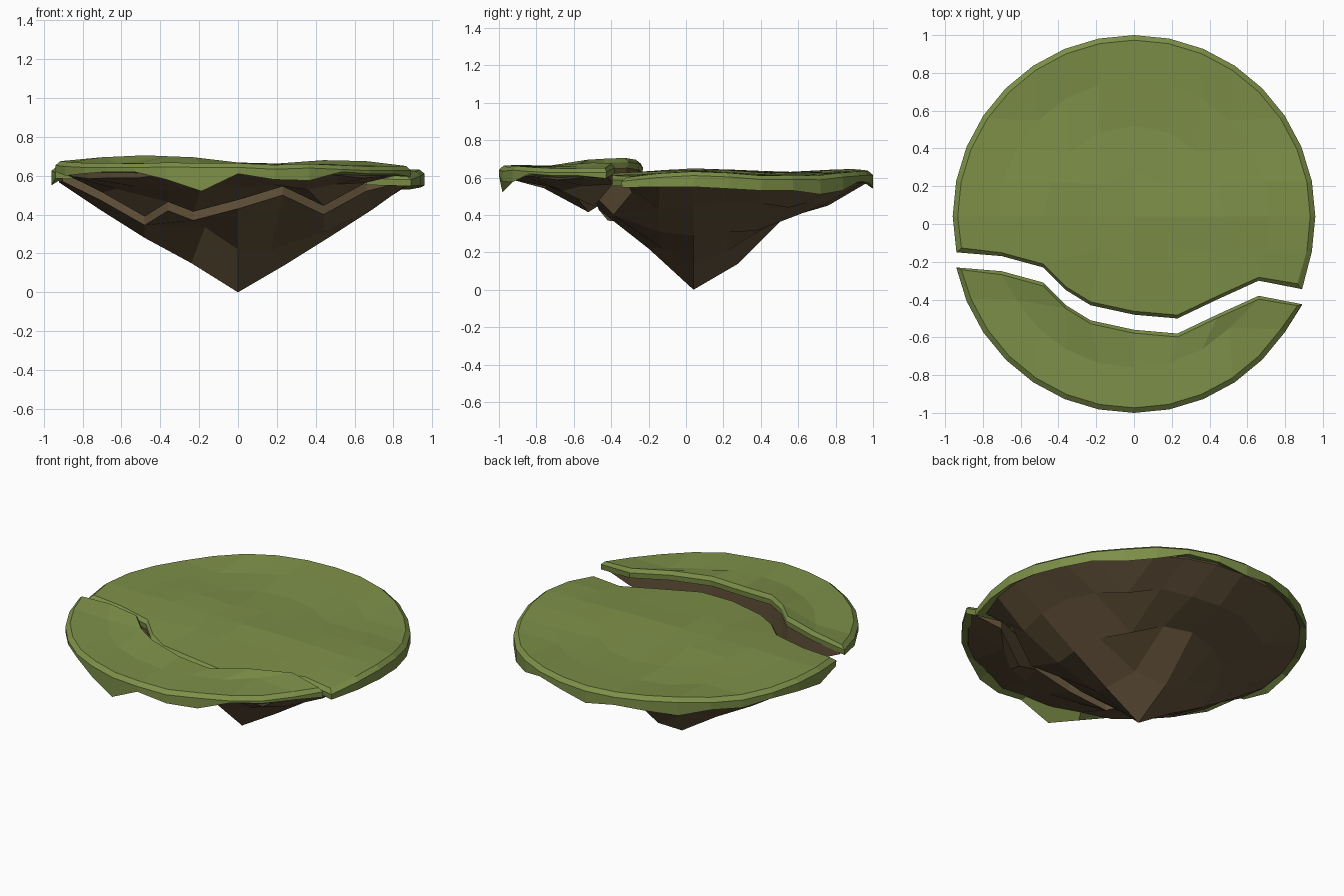
import bpy, math, random

if "Cube" in bpy.data.objects:
    bpy.data.objects.remove(bpy.data.objects["Cube"])

random.seed(4)
N = 4            # rings in the disc; 8 x 8 grid wrapped to a 32-sided circle
R = 0.96

# crack line along the grid: (i, j): x, y, dirt bottom z, raised top z
CRACK = {
    (-4, -1): (-0.94, -0.19, 0.57, 0.675), (-3, -1): (-0.70, -0.21, 0.47, 0.695),
    (-2, -1): (-0.48, -0.27, 0.345, 0.705), (-2, -2): (-0.36, -0.39, 0.42, 0.70),
    (-1, -2): (-0.23, -0.47, 0.37, 0.695), (0, -2): (0.0, -0.52, 0.43, 0.668),
    (1, -2): (0.23, -0.54, 0.50, 0.662), (2, -2): (0.44, -0.44, 0.40, 0.68),
    (3, -2): (0.66, -0.34, 0.52, 0.675), (4, -2): (0.89, -0.385, 0.57, 0.65)}

# underside depths by ring, with the clear peaks and hollows
RING_Z = (0.0, 0.17, 0.33, 0.455, 0.575)
DEPTH = {
    (1, 0): 0.14, (1, -1): 0.22, (0, -1): 0.22, (-1, -1): 0.335, (-1, 0): 0.15,
    (0, 1): 0.14, (1, 1): 0.20, (-1, 1): 0.22, (2, 0): 0.29, (2, -1): 0.31,
    (-2, 0): 0.28, (0, 2): 0.38, (-1, 2): 0.36, (1, 2): 0.37, (3, 0): 0.45, (0, 3): 0.45}

# lower edge of the hanging grass, anticlockwise from the right
SKIRT = (0.55, 0.54, 0.53, 0.53, 0.51, 0.53, 0.58, 0.57, 0.54, 0.57, 0.56,
         0.54, 0.57, 0.56, 0.58, 0.57, 0.55, 0.60, 0.60, 0.61, 0.62, 0.62,
         0.58, 0.52, 0.61, 0.58, 0.575, 0.62, 0.61, 0.61, 0.585, 0.55)


def ring(k):
    return max(abs(k[0]), abs(k[1]))


def angle(k):
    i, j = k
    if abs(i) >= abs(j) and i:
        return math.pi / 4 * j / i + (math.pi if i < 0 else 0)
    return math.pi / 2 - math.pi / 4 * i / j + (math.pi if j < 0 else 0)


def flat(k):
    if k in CRACK:
        return CRACK[k][:2]
    if ring(k) == 0:
        return 0.0, 0.0
    r, a = R * ring(k) / N, angle(k)
    return r * math.cos(a), r * math.sin(a)


def material(name, rgb):
    m = bpy.data.materials.new(name)
    m.diffuse_color = (*rgb, 1)
    m.use_nodes = True
    m.node_tree.nodes["Principled BSDF"].inputs["Base Color"].default_value = m.diffuse_color
    return m


GRASS = material("grass", (0.205, 0.275, 0.065))
DIRT = material("dirt", (0.125, 0.085, 0.042))
KEYS = [(i, j) for i in range(-N, N + 1) for j in range(-N, N + 1)]
JIT = {k: random.uniform(-1, 1) for k in KEYS}


def in_front(i, j):
    return j <= (-2 if i < -2 else -3)


def sheet(name, cells, rows, mat, flip=False):
    """Grid surface rows[0], with its border carried through the further rows."""
    verts, index, faces, edges = [], {}, [], set()

    def v(k, row):
        if (k, row) not in index:
            index[k, row] = len(verts)
            verts.append(rows[row](k))
        return index[k, row]

    for i, j in cells:
        c = [(i, j), (i + 1, j), (i + 1, j + 1), (i, j + 1)]
        faces.append([v(k, 0) for k in c])
        edges |= set(zip(c, c[1:] + c[:1]))
    for a, b in edges:
        if (b, a) not in edges:
            for r in range(len(rows) - 1):
                faces.append([v(b, r), v(a, r), v(a, r + 1), v(b, r + 1)])
    if flip:
        faces = [f[::-1] for f in faces]
    me = bpy.data.meshes.new(name)
    me.from_pydata(verts, [], faces)
    me.materials.append(mat)
    bpy.context.collection.objects.link(bpy.data.objects.new(name, me))


def build(prefix, cells, front):
    side = -1 if front else 1
    lift = 0.045 if front else 0.0

    def place(k, z, rim=1.0, inset=0.0):
        x, y = flat(k)
        if ring(k) == N:
            x, y = x * rim, y * rim
        if k in CRACK:
            y += side * inset
        return x, y + side * 0.04, z

    def top_z(k):
        x, y = flat(k)
        if front:
            return CRACK[k][3] if k in CRACK else 0.66 - 0.012 * x + 0.006 * JIT[k]
        return 0.628 + 0.012 * math.cos(6.5 * y) - 0.013 * x + 0.006 * JIT[k]

    def skirt_z(k):
        if ring(k) < N or k in CRACK:
            return top_z(k) - 0.055
        return SKIRT[round(angle(k) / (math.pi / 16)) % 32]

    def bottom_z(k):
        if k in CRACK:
            return CRACK[k][2] + lift
        if front:
            return (0.54 if ring(k) == 3 else 0.60) + 0.02 * JIT[k]
        jitter = (0, 0, 0.05, 0.03, 0.01)[ring(k)]
        return DEPTH.get(k, RING_Z[ring(k)] + jitter * JIT[k])

    # grass: top, bevel, hanging edge and underside return
    sheet(prefix + "_grass", cells, [
        lambda k: place(k, top_z(k), 0.972, 0.018),
        lambda k: place(k, top_z(k) - 0.022, 1.0, 0.0),
        lambda k: place(k, skirt_z(k), 1.0, 0.003),
        lambda k: place(k, top_z(k) - 0.05, 0.95, 0.02)], GRASS)
    # dirt: faceted underside and the wall up to the grass
    sheet(prefix + "_dirt", cells, [
        lambda k: place(k, bottom_z(k), 0.96, 0.012),
        lambda k: place(k, top_z(k) - 0.04, 0.965, 0.012)], DIRT, True)


CELLS = [(i, j) for i in range(-N, N) for j in range(-N, N)]
build("main_island", [c for c in CELLS if not in_front(*c)], False)
build("broken_front", [c for c in CELLS if in_front(*c)], True)
